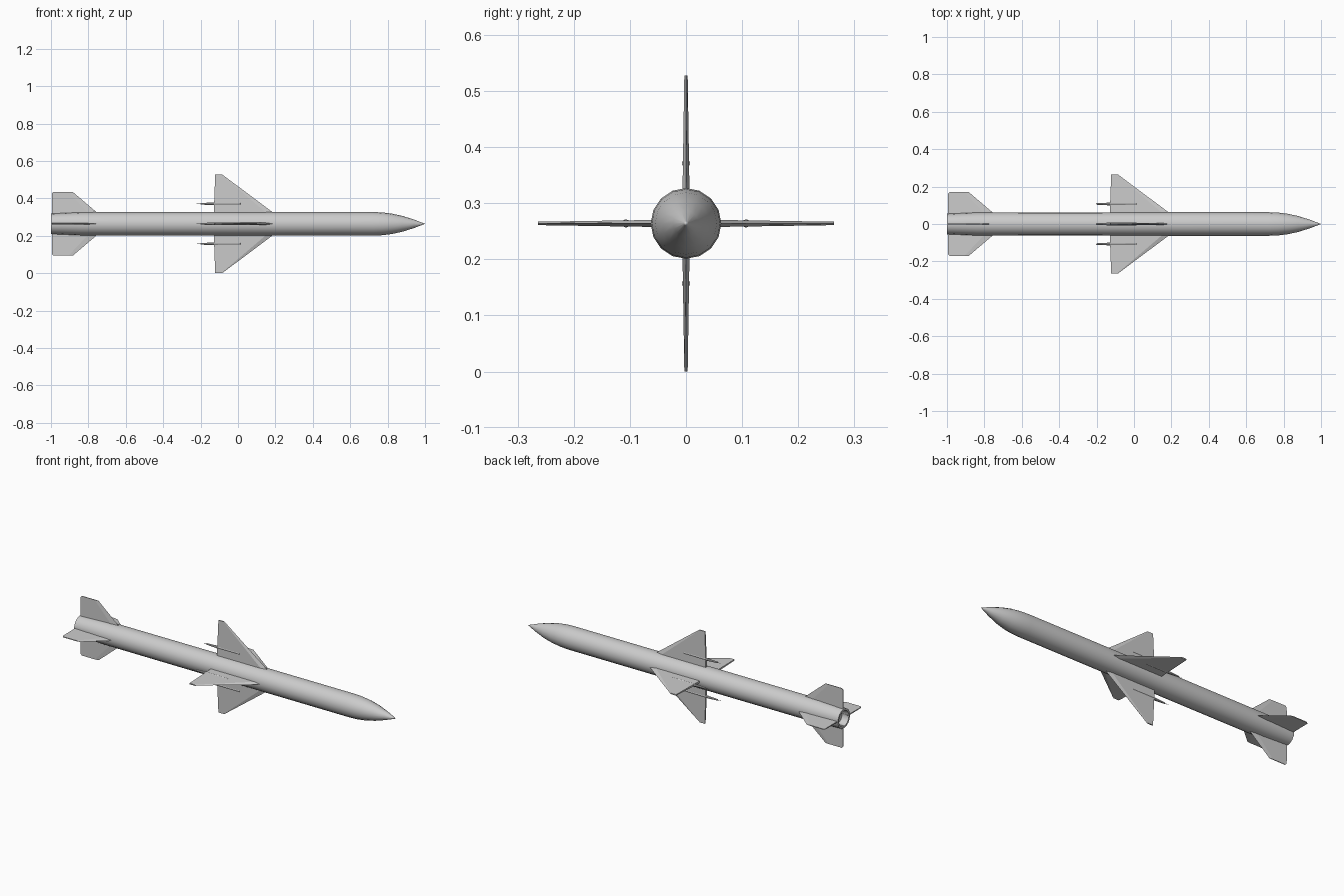
import bpy, bmesh, math
from mathutils import Matrix, Vector

cube = bpy.data.objects.get("Cube")
if cube:
    bpy.data.objects.remove(cube, do_unlink=True)

AXIS = 0.264   # height of the body axis
SIDES = 16

grey = bpy.data.materials.new("light grey")
grey.use_nodes = True
grey.diffuse_color = (0.6, 0.6, 0.6, 1)
grey.node_tree.nodes["Principled BSDF"].inputs["Base Color"].default_value = (0.6, 0.6, 0.6, 1)


def finish(name, bm, turn=0.0, smooth=True):
    """Roll the part about the body axis and lift it to flying height."""
    bmesh.ops.recalc_face_normals(bm, faces=bm.faces)
    bm.transform(Matrix.Translation((0, 0, AXIS)) @ Matrix.Rotation(turn, 4, 'X'))
    mesh = bpy.data.meshes.new(name)
    bm.to_mesh(mesh)
    bm.free()
    mesh.materials.append(grey)
    obj = bpy.data.objects.new(name, mesh)
    bpy.context.collection.objects.link(obj)
    if smooth:
        bpy.ops.object.select_all(action='DESELECT')
        obj.select_set(True)
        bpy.context.view_layer.objects.active = obj
        bpy.ops.object.shade_smooth_by_angle(angle=math.radians(35))
    return obj


def lathe(bm, profile, sides, offset=0.0):
    """Spin (x, radius) points about the x axis, offset along z."""
    verts = [bm.verts.new((x, 0, r)) for x, r in profile]
    edges = [bm.edges.new(pair) for pair in zip(verts, verts[1:])]
    bmesh.ops.spin(bm, geom=verts + edges, cent=(0, 0, 0), axis=(1, 0, 0),
                   angle=math.tau, steps=sides, use_duplicate=False)
    bmesh.ops.remove_doubles(bm, verts=bm.verts, dist=1e-5)
    bm.transform(Matrix.Translation((0, 0, offset)))


def fin(bm, outline, thick_root, thick_tip, bevel):
    """Tapered blade: root front, root back, tip back, tip front, with a knife leading edge."""
    (rf, z0), (rb, _), (tb, z1), (tf, _) = outline
    rings = []
    for front, back, z, t in ((rf, rb, z0, thick_root), (tf, tb, z1, thick_tip)):
        mid = front - (front - back) * bevel
        section = ((front, 0), (mid, t / 2), (back, t / 2), (back, -t / 2), (mid, -t / 2))
        rings.append([bm.verts.new((x, y, z)) for x, y in section])
    root, tip = rings
    bm.faces.new(root)
    bm.faces.new(tip)
    for i in range(len(root)):
        j = (i + 1) % len(root)
        bm.faces.new((root[i], root[j], tip[j], tip[i]))


# Body with pointed nose, slight boat tail and recessed nozzle
bm = bmesh.new()
lathe(bm, [(1.0, 0), (0.99, 0.004), (0.94, 0.023), (0.88, 0.042), (0.82, 0.055),
           (0.77, 0.061), (0.72, 0.063), (0.2, 0.063), (-0.84, 0.062),
           (-1.0, 0.055), (-1.0, 0.045), (-0.96, 0.04), (-0.96, 0)], SIDES)
finish("body", bm)

for k, side in enumerate(("top", "right", "bottom", "left")):
    turn = k * math.pi / 2

    # Main delta wing
    bm = bmesh.new()
    fin(bm, [(0.215, 0.04), (-0.13, 0.04), (-0.122, 0.264), (-0.085, 0.264)], 0.013, 0.006, 0.12)
    finish(side + "_wing", bm, turn, False)

    # Tail fin
    bm = bmesh.new()
    fin(bm, [(-0.73, 0.04), (-0.995, 0.04), (-0.995, 0.17), (-0.883, 0.17)], 0.007, 0.004, 0.2)
    # clipped rear tip corner
    bmesh.ops.bevel(bm, geom=[e for e in bm.edges if all(
        v.co.z > 0.16 and v.co.x < -0.99 for v in e.verts)],
        offset=0.008, segments=1, affect='EDGES')
    finish(side + "_tail_fin", bm, turn, False)

    # Slim pod with a trailing needle on the wing
    bm = bmesh.new()
    lathe(bm, [(0.015, 0), (0.012, 0.007), (-0.13, 0.0075), (-0.2, 0.004),
               (-0.2, 0.0015), (-0.228, 0)], 8, 0.107)
    finish(side + "_wing_pod", bm, turn)
